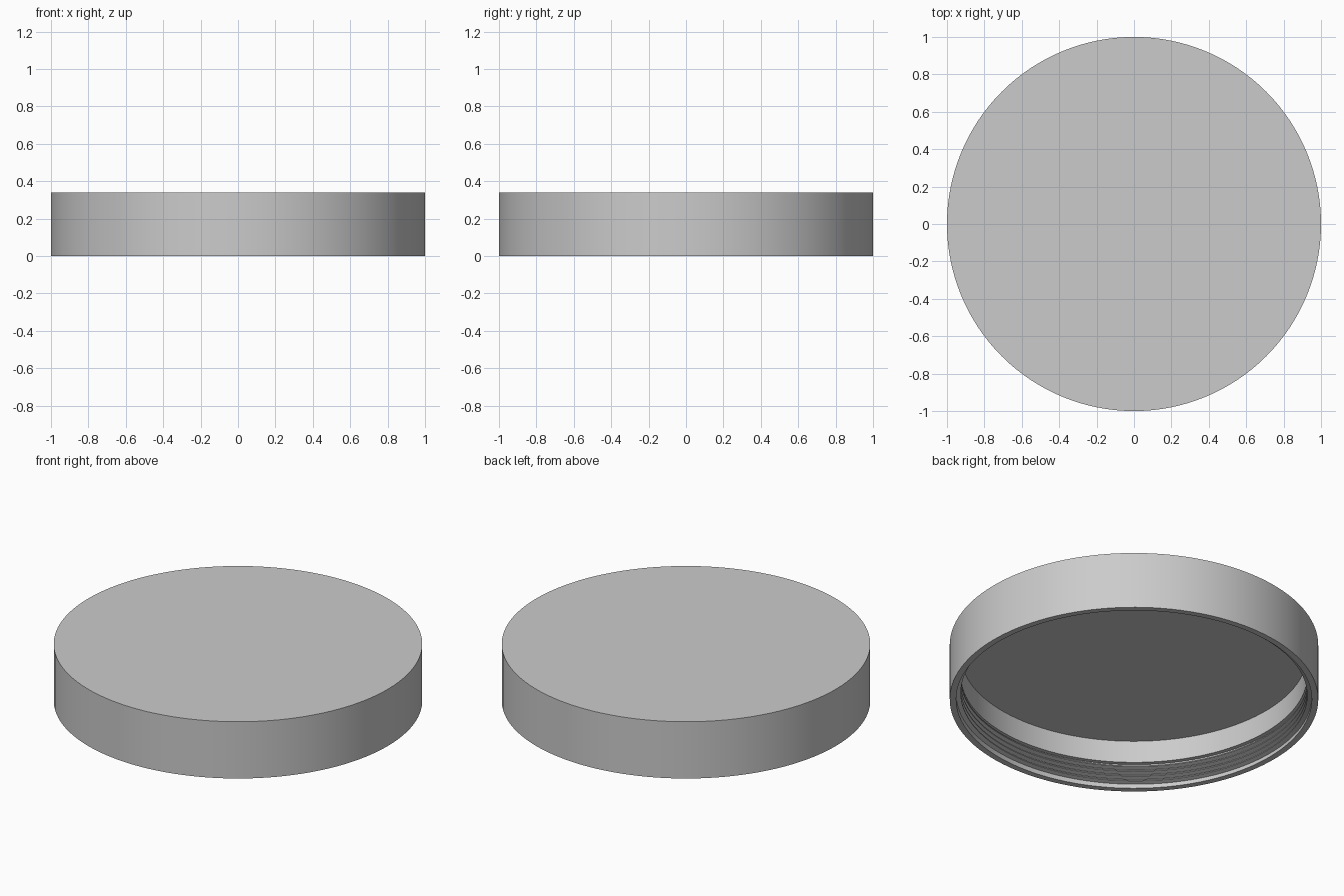
import bpy, bmesh, math

if "Cube" in bpy.data.objects:
    bpy.data.objects.remove(bpy.data.objects["Cube"])

SEG = 128
HEIGHT = 0.34
CEILING = 0.28
LEDGE = 0.148
INNER = 0.94      # smooth wall and thread crest radius
ROOT = 0.965      # thread root radius

grey = bpy.data.materials.new("plain grey")
grey.use_nodes = True
colour = (0.6, 0.6, 0.6, 1)
grey.diffuse_color = colour
grey.node_tree.nodes["Principled BSDF"].inputs["Base Color"].default_value = colour


def finish(name, bm):
    bmesh.ops.recalc_face_normals(bm, faces=bm.faces)
    mesh = bpy.data.meshes.new(name)
    bm.to_mesh(mesh)
    bm.free()
    mesh.materials.append(grey)
    obj = bpy.data.objects.new(name, mesh)
    bpy.context.collection.objects.link(obj)
    bpy.ops.object.select_all(action='DESELECT')
    obj.select_set(True)
    bpy.context.view_layer.objects.active = obj
    bpy.ops.object.shade_smooth_by_angle(angle=math.radians(30))
    return obj


def ring(bm, r, z):
    return [bm.verts.new((r * math.cos(math.tau * i / SEG),
                          r * math.sin(math.tau * i / SEG), z)) for i in range(SEG)]


def bridge(bm, a, b, closed=True):
    n = len(a)
    for i in range(n if closed else n - 1):
        j = (i + 1) % n
        bm.faces.new((a[i], a[j], b[j], b[i]))


# Lid: outer wall, rim, threaded recess, ledge, smooth wall and ceiling
bm = bmesh.new()
profile = [(1, HEIGHT), (1, 0), (ROOT, 0), (ROOT, LEDGE), (INNER, LEDGE), (INNER, CEILING)]
rings = [ring(bm, r, z) for r, z in profile]
for a, b in zip(rings, rings[1:]):
    bridge(bm, a, b)
bm.faces.new(rings[0])
bm.faces.new(rings[-1])
finish("lid", bm)

# Screw thread: a trapezoid ridge swept along a helix, fading out at both ends
PITCH, TURNS, START = 0.03, 4, 0.016
bm = bmesh.new()
steps = SEG * TURNS
sections = []
for i in range(steps + 1):
    angle = math.tau * i / SEG
    z = START + PITCH * i / SEG
    fade = min(1, i / 12, (steps - i) / 12)
    crest = ROOT - (ROOT - INNER) * fade
    section = [(ROOT + 0.004, -0.011), (crest, -0.003), (crest, 0.003), (ROOT + 0.004, 0.011)]
    sections.append([bm.verts.new((r * math.cos(angle), r * math.sin(angle), z + dz))
                     for r, dz in section])
for a, b in zip(sections, sections[1:]):
    bridge(bm, a, b)
bm.faces.new(sections[0])
bm.faces.new(sections[-1])
finish("screw_thread", bm)
